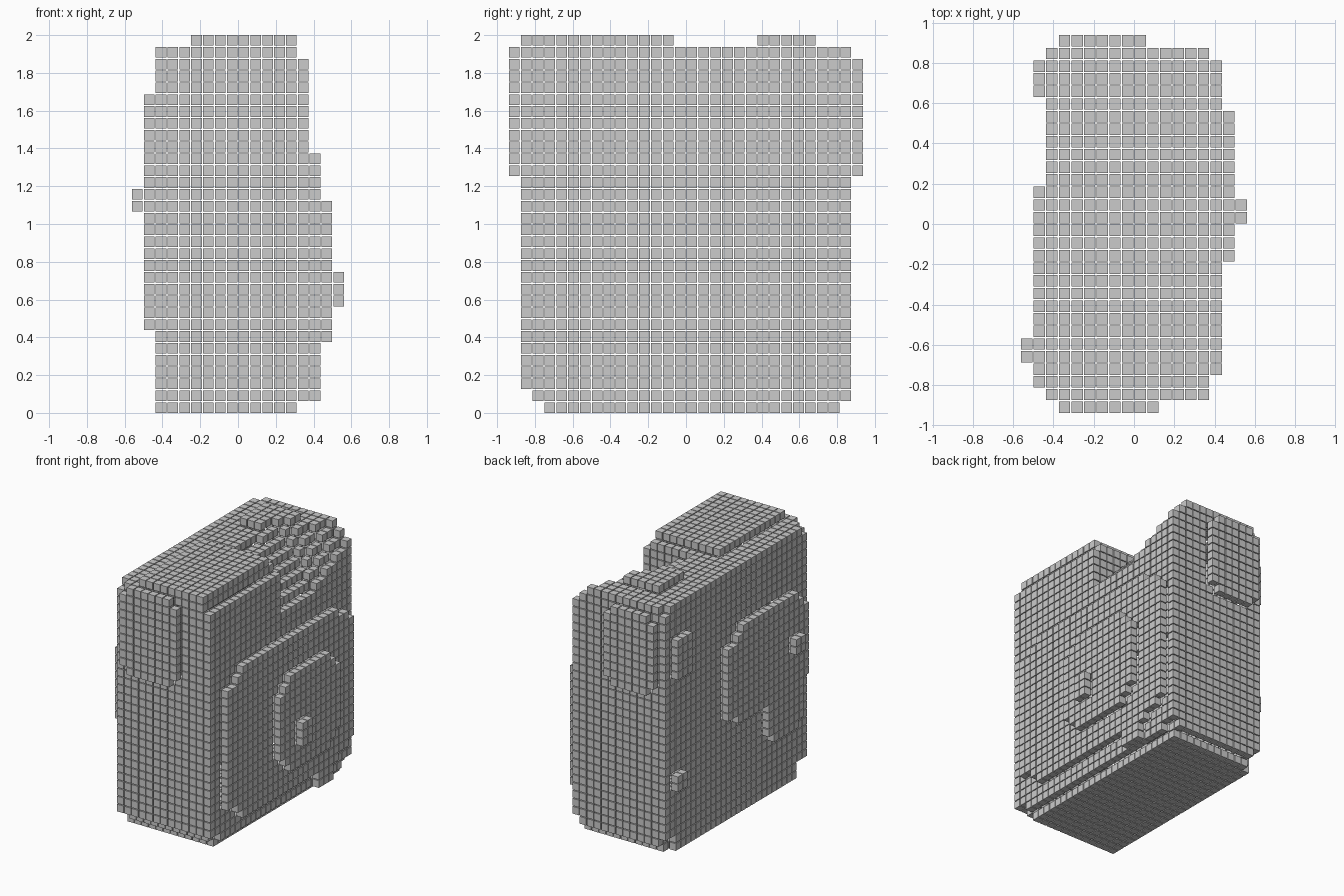
import bpy
from itertools import product

if "Cube" in bpy.data.objects:
    bpy.data.objects.remove(bpy.data.objects["Cube"])

LAYERS = 32                  # blocks over the full height
GAP = 0.0064                 # slit between neighbouring blocks
PITCH = (2 + GAP) / LAYERS
HALF = (PITCH - GAP) / 2

# Raised patches: (a0, a1, z0, z1, corner) where corner 2 = square, 1 = diamond
RIGHT = {0.4375: [(-0.75, 0.82, 0.19, 1.375, 1.72), (0.37, 0.57, 0.06, 0.3, 2)],
         0.5: [(-0.20, 0.57, 0.37, 1.13, 1.6)],
         0.5625: [(0.0, 0.13, 0.56, 0.75, 2)]}
LEFT = {0.5: [(-0.88, 0.20, 0.72, 1.47, 1.6), (-0.75, -0.3, 0.44, 0.8, 1.6),
              (0.62, 0.81, 1.37, 1.69, 2), (0.69, 0.81, 0.5, 0.65, 2)],
        0.5625: [(-0.69, -0.56, 1.06, 1.19, 2)]}
FRONT = {0.9375: [(-0.38, 0.13, 1.25, 1.94, 1.7)]}
BACK = {0.9375: [(-0.38, 0.07, 1.25, 1.88, 1.7)]}


def reach(base, patches, a, z):
    """Outer limit of a face: its base plane plus any raised patch at (a, z)."""
    for level, areas in patches.items():
        for a0, a1, z0, z1, corner in areas:
            u = abs(2 * a - a0 - a1) / (a1 - a0)
            v = abs(2 * z - z0 - z1) / (z1 - z0)
            if u < 1 and v < 1 and u + v < corner:
                base = max(base, level)
    return base


def smooth(a, b, t):
    t = max(0.0, min(1.0, (t - a) / (b - a)))
    return t * t * (3 - 2 * t)


def solid(x, y, z):
    # Four side faces
    right = 0.375 if 0.06 < z < 1.875 else 0.3125
    if not -reach(0.4375, LEFT, y, z) < x < reach(right, RIGHT, y, z):
        return False
    if not -reach(0.875, FRONT, x, z) < y < reach(0.875, BACK, x, z):
        return False
    # Slightly cut upright corners
    if abs(x + 0.03) / 0.46 + abs(y) / 0.9 > 1.84:
        return False
    # Crowned top and foot
    if z > 1.94 and (x < -0.25 or -0.0625 < y < 0.375 or y > 0.69):
        return False
    if z > 1.87 and abs(x + 0.05) / 0.42 + abs(y) / 0.9 > 1.75:
        return False
    if z < 0.0625 and not -0.75 < y < 0.8125:
        return False
    if z < 0.125 and (y < -0.8125 or abs(x + 0.03) / 0.46 + abs(y) / 0.9 > 1.65):
        return False
    # Long sloping cut on the upper right rear
    if y > 0.0:
        start = -0.08 + 0.26 * smooth(0.3, 0.87, y)
        if x > start + 1.05 * (1.95 - z):
            return False
    return True


# Fill the block grid, then keep only the outer skin
cells = {c for c in product(range(-10, 10), range(-16, 16), range(LAYERS))
         if solid(*((i + 0.5) * 0.0625 for i in c))}
STEPS = [(1, 0, 0), (-1, 0, 0), (0, 1, 0), (0, -1, 0), (0, 0, 1), (0, 0, -1)]
skin = [c for c in sorted(cells)
        if any(tuple(a + b for a, b in zip(c, s)) not in cells for s in STEPS)]

# One small cube per skin cell
CORNERS = list(product((-HALF, HALF), repeat=3))
SIDES = [(0, 1, 3, 2), (4, 6, 7, 5), (0, 4, 5, 1), (2, 3, 7, 6), (0, 2, 6, 4), (1, 5, 7, 3)]
verts, faces = [], []
for i, j, k in skin:
    cx, cy, cz = (i + 0.5) * PITCH, (j + 0.5) * PITCH, k * PITCH + HALF
    n = len(verts)
    verts += [(cx + a, cy + b, cz + c) for a, b, c in CORNERS]
    faces += [[n + v for v in side] for side in SIDES]

mesh = bpy.data.meshes.new("block_boulder")
mesh.from_pydata(verts, [], faces)
boulder = bpy.data.objects.new("block_boulder", mesh)
bpy.context.collection.objects.link(boulder)
